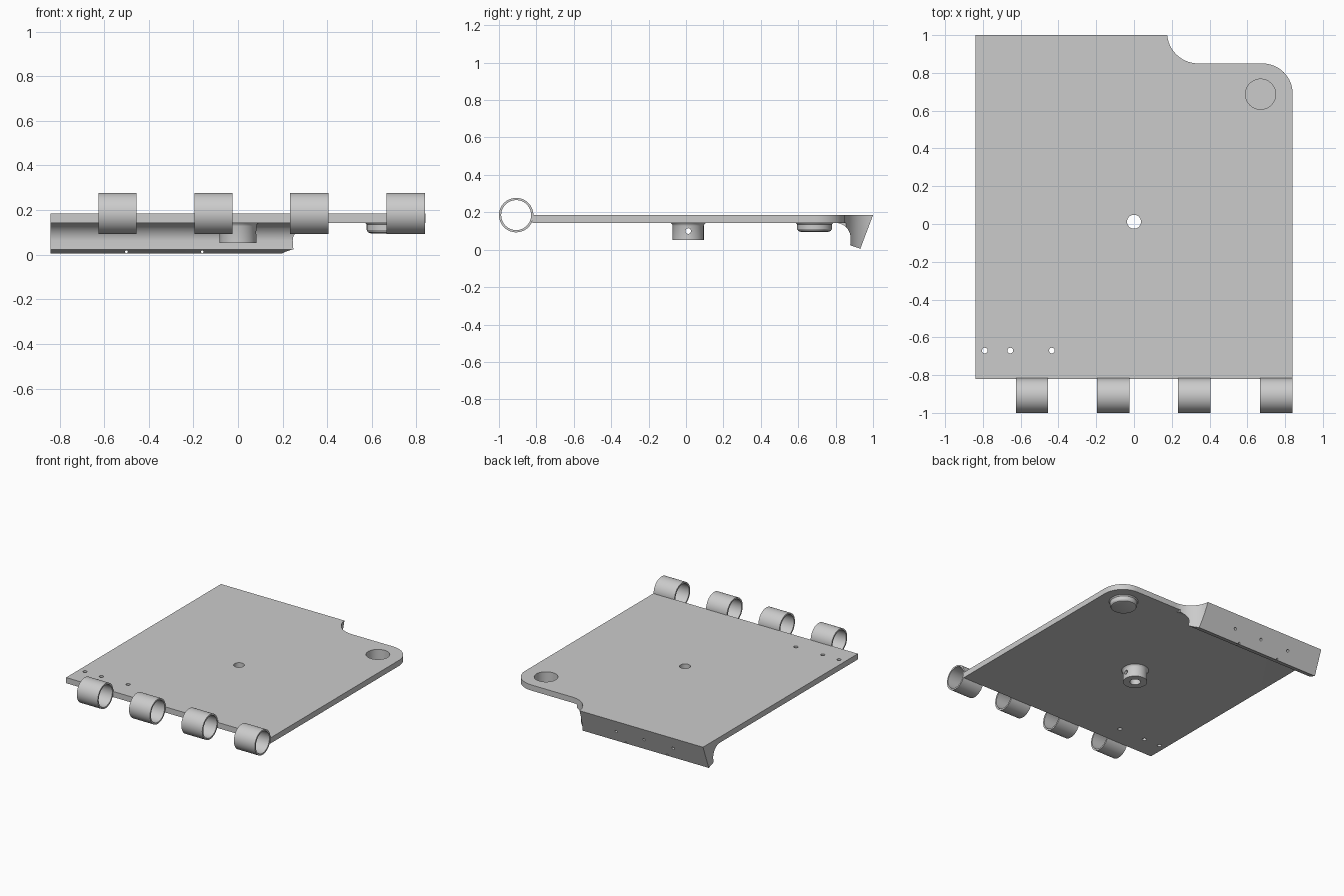
import bpy, bmesh, math
from mathutils import Vector

cube = bpy.data.objects.get("Cube")
if cube:
    bpy.data.objects.remove(cube)

grey = bpy.data.materials.new("plain grey")
grey.use_nodes = True
grey.diffuse_color = (0.6, 0.6, 0.6, 1)
grey.node_tree.nodes["Principled BSDF"].inputs["Base Color"].default_value = (0.6, 0.6, 0.6, 1)


def make_object(name, bm):
    bmesh.ops.recalc_face_normals(bm, faces=bm.faces)
    mesh = bpy.data.meshes.new(name)
    bm.to_mesh(mesh)
    bm.free()
    mesh.materials.append(grey)
    obj = bpy.data.objects.new(name, mesh)
    bpy.context.collection.objects.link(obj)
    return obj


def prism(name, points, direction):
    """Extrude a closed 3D outline along a direction."""
    bm = bmesh.new()
    face = bm.faces.new([bm.verts.new(p) for p in points])
    out = bmesh.ops.extrude_face_region(bm, geom=[face])
    moved = [v for v in out["geom"] if isinstance(v, bmesh.types.BMVert)]
    bmesh.ops.translate(bm, verts=moved, vec=direction)
    return make_object(name, bm)


def rod(name, start, end, radius, sides=48):
    """Cylinder between two points."""
    start, end = Vector(start), Vector(end)
    axis = end - start
    turn = Vector((0, 0, 1)).rotation_difference(axis)
    ring = [(math.cos(i * math.tau / sides), math.sin(i * math.tau / sides)) for i in range(sides)]
    return prism(name, [start + turn @ Vector((radius * c, radius * s, 0)) for c, s in ring], axis)


def lathe(name, center, profile, sides=64):
    """Spin a closed-ended (radius, z) profile about a vertical axis."""
    bm = bmesh.new()
    verts = [bm.verts.new((center[0] + r, center[1], z)) for r, z in profile]
    edges = [bm.edges.new(pair) for pair in zip(verts, verts[1:])]
    bmesh.ops.spin(bm, geom=verts + edges, cent=(*center, 0), axis=(0, 0, 1),
                   angle=math.tau, steps=sides)
    bmesh.ops.remove_doubles(bm, verts=bm.verts, dist=0.0002)
    return make_object(name, bm)


def arc(cx, cy, r, a0, a1, n=16):
    return [(cx + r * math.cos(math.radians(a0 + (a1 - a0) * i / n)),
             cy + r * math.sin(math.radians(a0 + (a1 - a0) * i / n))) for i in range(n + 1)]


def boolean(obj, cutter, operation="DIFFERENCE"):
    mod = obj.modifiers.new(operation.lower(), "BOOLEAN")
    mod.operation, mod.solver, mod.object = operation, "EXACT", cutter
    bpy.ops.object.select_all(action="DESELECT")
    bpy.context.view_layer.objects.active = obj
    obj.select_set(True)
    bpy.ops.object.modifier_apply(modifier=mod.name)
    bpy.data.objects.remove(cutter)


def smooth(obj):
    bpy.ops.object.select_all(action="DESELECT")
    bpy.context.view_layer.objects.active = obj
    obj.select_set(True)
    bpy.ops.object.shade_smooth_by_angle(angle=math.radians(30))


LEFT, FRONT, TOP, UNDER = 0.84, -0.82, 0.185, 0.143

# Panel: side section with the down-turned lip, swept across the width
section = [(FRONT, TOP), (1.0, TOP), (0.932, 0.005), (0.878, 0.024)]
section += arc(0.80, 0.063, 0.08, 0, 90) + [(FRONT, UNDER)]
panel = prism("panel", [(-LEFT, y, z) for y, z in section], (2 * LEFT, 0, 0))

# Plan outline with the rounded corner and the scooped notch
plan = [(-1, -0.95), (LEFT, -0.95)] + arc(0.68, 0.69, 0.16, 0, 90)
plan += arc(0.34, 1.015, 0.165, 270, 180) + [(0.175, 1.1), (-1, 1.1)]
boolean(panel, prism("plan", [(x, y, -0.1) for x, y in plan], (0, 0, 0.5)), "INTERSECT")

# Nothing hangs below the panel beside the notch
beside = [(0.3, 0.7), (1, 0.7), (1, 1.1), (0.3, 1.1)]
boolean(panel, prism("beside", [(x, y, -0.1) for x, y in beside], (0, 0, 0.1 + UNDER)))

# Central boss and corner cup, flared where they meet the panel
boss = lathe("boss", (0, 0.012), [(0, 0.053), (0.083, 0.053), (0.083, 0.128), (0.086, 0.136),
                                  (0.094, 0.144), (0.094, 0.155), (0, 0.155)])
cup = lathe("cup", (0.67, 0.687), [(0, 0.096), (0.075, 0.096), (0.087, 0.1), (0.093, 0.11),
                                   (0.093, 0.135), (0.101, 0.144), (0.101, 0.155), (0, 0.155)])
for part in (boss, cup):
    boolean(panel, part, "UNION")

# Bores: boss, cup recess, boss cross pin
boolean(panel, rod("bore", (0, 0.012, 0), (0, 0.012, 0.3), 0.037))
boolean(panel, rod("recess", (0.67, 0.687, 0.11), (0.67, 0.687, 0.3), 0.08, 64))
boolean(panel, rod("pin", (-0.2, 0.012, 0.1), (0.2, 0.012, 0.1), 0.015, 24))

# Small holes at the front corner and along the lip
for x in (-0.79, -0.655, -0.435):
    boolean(panel, rod("hole", (x, -0.67, 0), (x, -0.67, 0.3), 0.015, 24))
for x in (-0.1, -0.33, -0.57):
    boolean(panel, rod("hole", (x, 0.92, 0.108), (x, 1.02, 0.07), 0.01, 16))
for x in (-0.5, -0.16):
    boolean(panel, rod("hole", (x, 0.85, 0.013), (x, 1.0, 0.013), 0.006, 16))
smooth(panel)

# Hinge sleeves along the front edge
for i, x in enumerate((-0.54, -0.11, 0.32, 0.752)):
    sleeve = rod(f"hinge_sleeve_{i + 1}", (x - 0.086, -0.908, TOP), (x + 0.086, -0.908, TOP), 0.092, 64)
    boolean(sleeve, rod("inside", (x - 0.2, -0.908, TOP), (x + 0.2, -0.908, TOP), 0.08, 64))
    smooth(sleeve)
